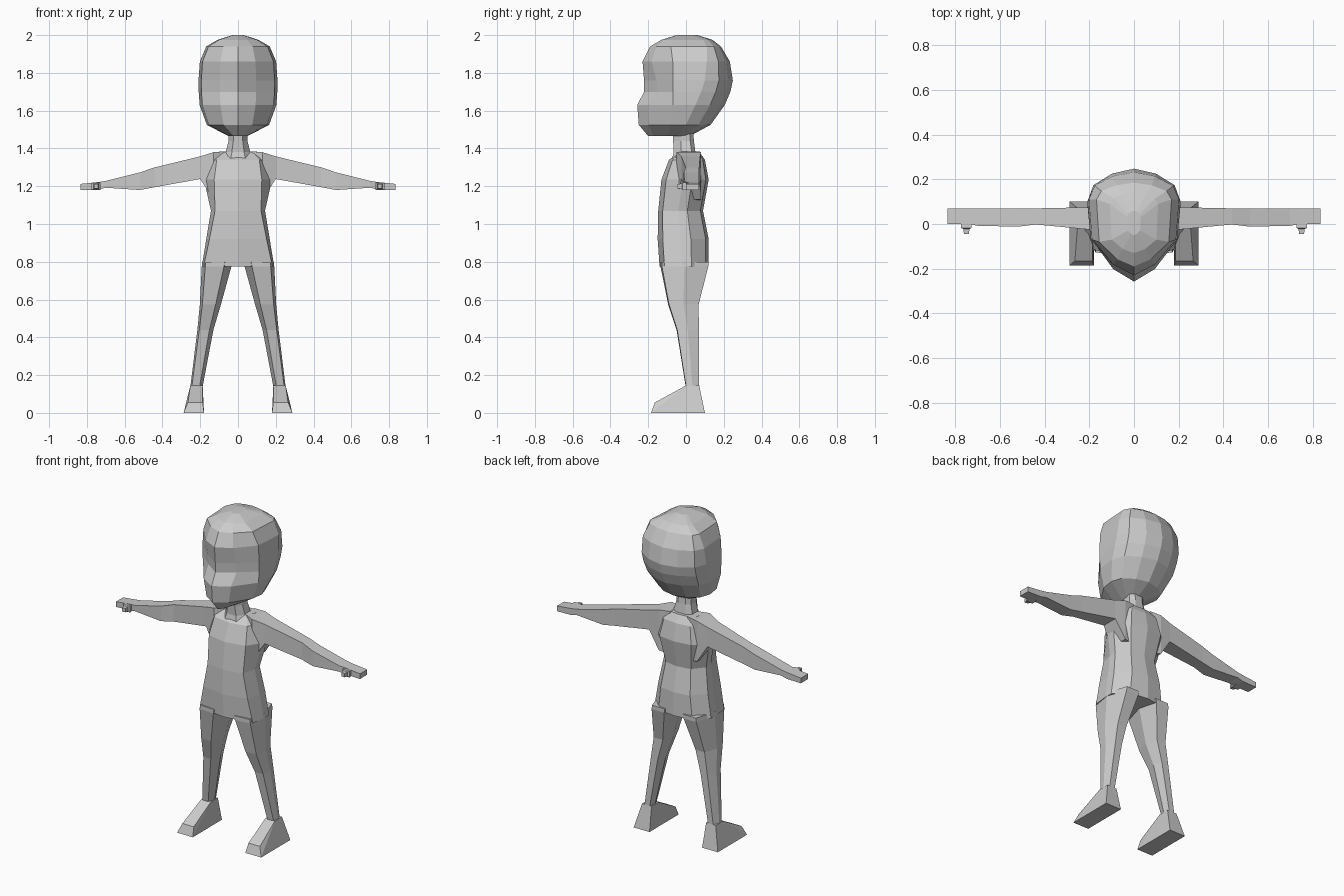
import bpy, bmesh

if "Cube" in bpy.data.objects:
    bpy.data.objects.remove(bpy.data.objects["Cube"])


def finish(name, bm, mirror=False):
    bmesh.ops.remove_doubles(bm, verts=bm.verts, dist=0.0005)
    bmesh.ops.recalc_face_normals(bm, faces=bm.faces)
    me = bpy.data.meshes.new(name)
    bm.to_mesh(me)
    bm.free()
    ob = bpy.data.objects.new(name, me)
    bpy.context.collection.objects.link(ob)
    if mirror:
        m = ob.modifiers.new("mirror", 'MIRROR')
        m.use_mirror_merge = False
    return ob


def loft(name, rings, mirror=False):
    """Skin a stack of equal-length rings and cap both ends."""
    bm = bmesh.new()
    vs = [[bm.verts.new(p) for p in r] for r in rings]
    n = len(vs[0])
    for a, b in zip(vs, vs[1:]):
        for i in range(n):
            j = (i + 1) % n
            bm.faces.new((a[i], a[j], b[j], b[i]))
    bm.faces.new(vs[0])
    bm.faces.new(vs[-1])
    return finish(name, bm, mirror)


def hull(name, pts, mirror=False):
    bm = bmesh.new()
    for p in pts:
        bm.verts.new(p)
    bmesh.ops.convex_hull(bm, input=bm.verts)
    return finish(name, bm, mirror)


def both_sides(half):
    """Complete a half outline (front centre to back centre) across x = 0."""
    return half + [(-x, y, z) for x, y, z in reversed(half) if x > 0]


# Head: z, front y, cheek y, ear y, back y, half width, eye dent
def head_ring(z, yf, y1, y2, yb, w, dent):
    d = yb - y2
    return both_sides([
        (0, yf, z), (.46 * w, yf + .3 * (y1 - yf) + dent, z), (.93 * w, y1, z),
        (w, y2, z), (.87 * w, y2 + .5 * d, z), (.47 * w, y2 + .85 * d, z), (0, yb, z)])


loft("head", [head_ring(*r) for r in [
    (1.465, -.20, -.10, -.04, .02, .05, 0),
    (1.525, -.25, -.08, .00, .13, .165, 0),
    (1.63, -.258, -.07, .05, .205, .203, 0),
    (1.70, -.222, -.07, .08, .235, .208, .025),
    (1.76, -.222, -.07, .10, .248, .209, .02),
    (1.86, -.23, -.07, .11, .232, .202, 0),
    (1.94, -.19, -.08, .11, .185, .168, 0),
    (1.975, -.13, -.07, .09, .14, .108, 0),
    (2.0, -.05, -.03, .03, .06, .03, 0)]])

# Neck
loft("neck", [both_sides([(.5 * w, a, z), (w, a + .04, z), (w, b - .02, z), (.5 * w, b, z)])
              for z, w, a, b in [(1.34, .08, -.075, .06), (1.38, .065, -.065, .05),
                                 (1.44, .05, -.068, .042), (1.54, .05, -.075, .035)]])


# Torso: z, half width, front y, back y, front panel fraction
def torso_ring(z, w, yf, yb, k):
    d = yb - yf
    return both_sides([(0, yf, z), (k * w, yf + .1 * d, z), (w, yf + .45 * d, z),
                       (w, yf + .65 * d, z), (.6 * w, yb - .06 * d, z), (0, yb, z)])


loft("torso", [torso_ring(*r) for r in [
    (.775, .192, -.14, .12, .95), (.92, .168, -.15, .12, .9), (1.07, .143, -.147, .09, .85),
    (1.235, .18, -.13, .12, .7), (1.34, .15, -.09, .10, .75), (1.383, .10, -.03, .07, .75)]])

# Legs: z, inner x, outer x, front y, back y
loft("leg", [[(a + .25 * (b - a), f, z), (a + .88 * (b - a), f + .03 * (k - f), z),
              (b, f + .5 * (k - f), z), (a + .75 * (b - a), k, z),
              (a + .2 * (b - a), k, z), (a, f + .55 * (k - f), z)]
             for z, a, b, f, k in [(.80, .03, .19, -.135, .118), (.775, .035, .192, -.135, .118),
                                   (.575, .09, .202, -.095, .067), (.44, .13, .215, -.05, .068),
                                   (.14, .187, .252, -.002, .07)]], True)

# Feet
hull("foot", [(x, y, .145) for x in (.187, .252) for y in (0, .07)] +
     [(x, y, 0) for x in (.18, .288) for y in (-.185, .10)] +
     [(x, -.165, .055) for x in (.187, .265)], True)

# Arms with flat hands: x, top z, bottom z, front y, back y
loft("arm", [[(x, f, b), (x, f, t), (x, k, t), (x, k, b)] for x, t, b, f, k in [
    (.06, 1.385, 1.12, -.02, .07), (.13, 1.38, 1.13, -.05, .08), (.20, 1.358, 1.238, -.025, .075),
    (.44, 1.30, 1.195, -.002, .07), (.52, 1.273, 1.18, -.012, .07), (.70, 1.228, 1.192, -.008, .07),
    (.74, 1.222, 1.182, 0, .07), (.835, 1.212, 1.18, 0, .07)]], True)

# Thumbs
loft("thumb", [[(a, y, 1.2 - h), (b, y, 1.2 - h), (b, y, 1.2 + h), (a, y, 1.2 + h)]
               for y, a, b, h in [(.02, .73, .775, .018), (-.018, .727, .775, .02),
                                  (-.022, .737, .765, .014), (-.045, .74, .762, .012)]], True)
